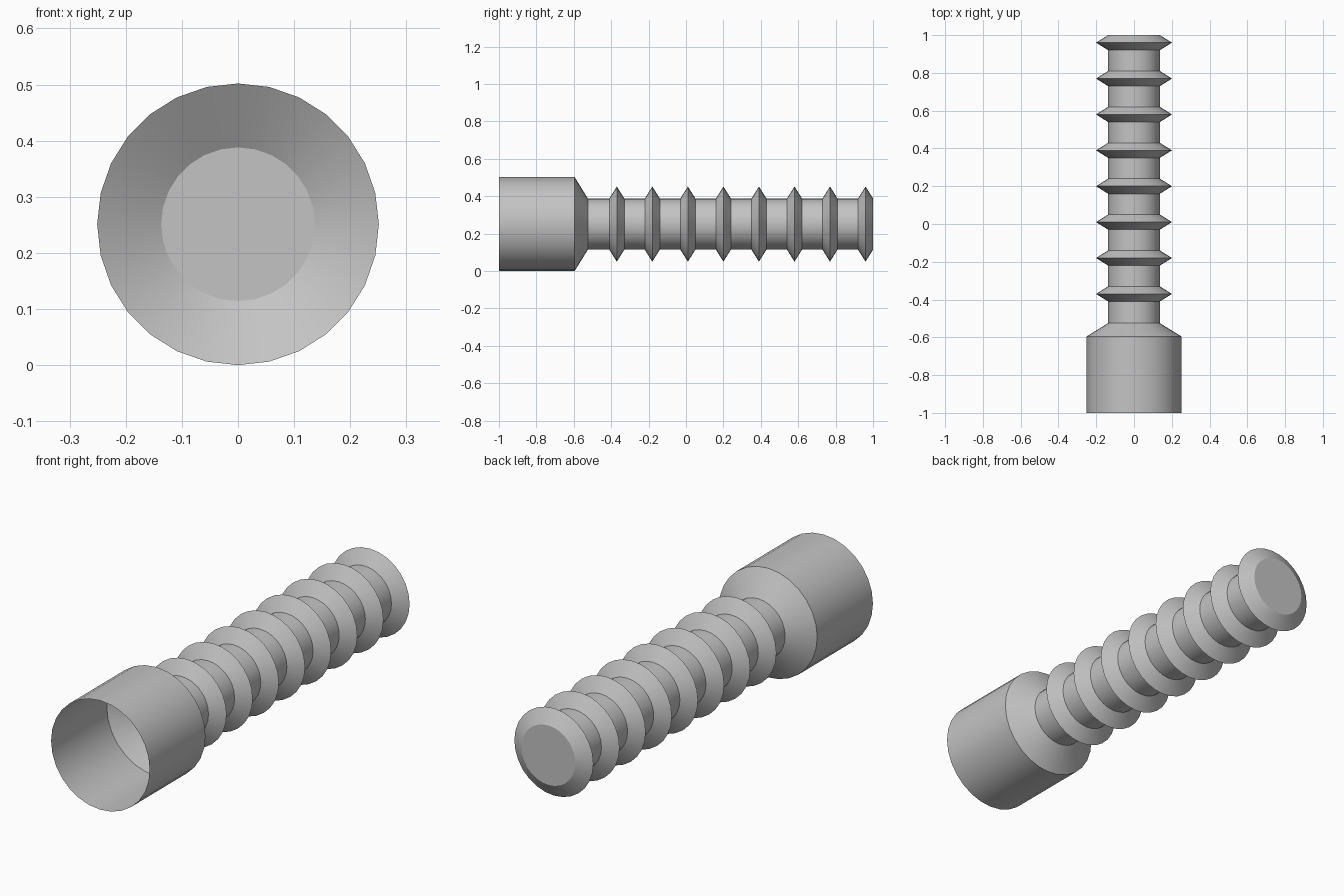
import bpy
import bmesh
import math

if "Cube" in bpy.data.objects:
    bpy.data.objects.remove(bpy.data.objects["Cube"], do_unlink=True)

SIDES = 28
AXIS_Z = 0.251      # height of the long axis
SHAFT_R = 0.137

grey = bpy.data.materials.new("plain_grey")
grey.use_nodes = True
colour = (0.55, 0.55, 0.55, 1)
grey.diffuse_color = colour
grey.node_tree.nodes["Principled BSDF"].inputs["Base Color"].default_value = colour


def lathe(name, profile, capped=False):
    """Sweep (y, radius) points round the long axis."""
    bm = bmesh.new()
    loops = []
    for y, r in profile:
        angles = [2 * math.pi * i / SIDES for i in range(SIDES)]
        loops.append([bm.verts.new((r * math.sin(a), y, r * math.cos(a)))
                      for a in angles])
    for a, b in zip(loops, loops[1:]):
        for i in range(SIDES):
            j = (i + 1) % SIDES
            bm.faces.new((a[i], b[i], b[j], a[j]))
    if capped:
        bm.faces.new(loops[0])
        bm.faces.new(loops[-1][::-1])
    mesh = bpy.data.meshes.new(name)
    bm.to_mesh(mesh)
    bm.free()
    mesh.materials.append(grey)
    obj = bpy.data.objects.new(name, mesh)
    obj.location.z = AXIS_Z
    bpy.context.collection.objects.link(obj)
    bpy.ops.object.select_all(action='DESELECT')
    obj.select_set(True)
    bpy.context.view_layer.objects.active = obj
    bpy.ops.object.shade_smooth_by_angle(angle=math.radians(30))
    return obj


# Open hollow socket tapering to the shaft
lathe("socket", [(-1, 0.251), (-0.595, 0.251), (-0.525, SHAFT_R)])

# Solid shaft
lathe("shaft", [(-0.525, SHAFT_R), (1, SHAFT_R)], capped=True)

# Evenly spaced sharp-edged ridges
for n in range(8):
    y = -0.37 + 0.19 * n
    lathe(f"ridge_{n + 1}", [(y - 0.04, SHAFT_R), (y, 0.201), (y + 0.04, SHAFT_R)])
